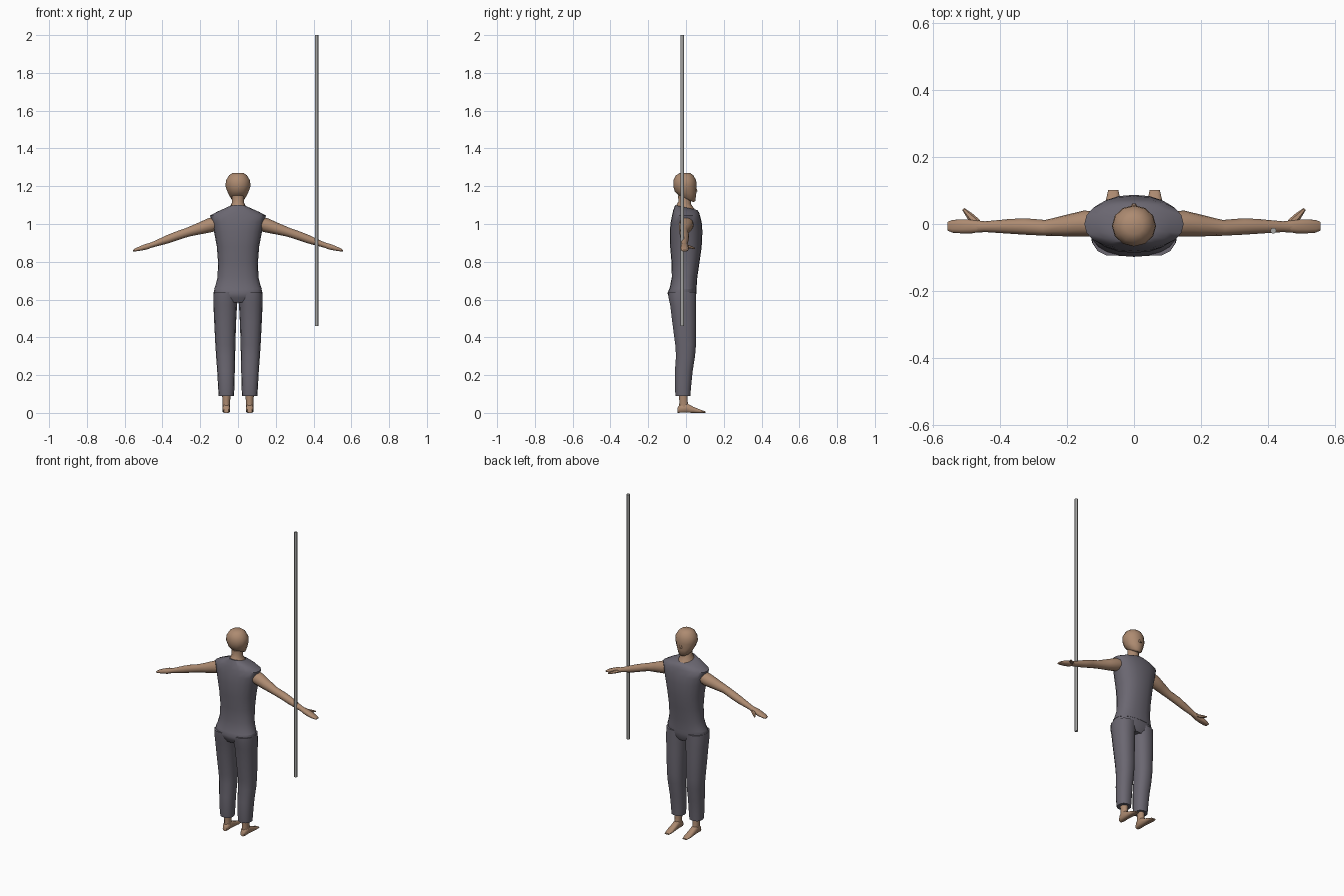
import bpy, bmesh, math
from mathutils import Vector


def material(name, rgb):
    m = bpy.data.materials.new(name)
    m.diffuse_color = (*rgb, 1)
    return m


SKIN = material("skin", (0.42, 0.258, 0.165))
CLOTH = material("grey cloth", (0.145, 0.135, 0.165))
METAL = material("pole grey", (0.38, 0.38, 0.37))


def loft(name, rings, mat, n=14, power=2.0, mirror=False, angle=50):
    """Skin a list of (centre, half axis u, half axis v) rings and cap both ends."""
    bm = bmesh.new()
    loops = []
    for c, u, v in rings:
        c, u, v = Vector(c), Vector(u), Vector(v)
        loop = []
        for i in range(n):
            a = 2 * math.pi * i / n
            cu, sv = math.cos(a), math.sin(a)
            p = 2 / power
            loop.append(bm.verts.new(c + u * math.copysign(abs(cu) ** p, cu)
                                     + v * math.copysign(abs(sv) ** p, sv)))
        loops.append(loop)
    for a, b in zip(loops, loops[1:]):
        for i in range(n):
            j = (i + 1) % n
            bm.faces.new((a[i], a[j], b[j], b[i]))
    bm.faces.new(loops[0])
    bm.faces.new(loops[-1])
    bmesh.ops.recalc_face_normals(bm, faces=bm.faces)
    me = bpy.data.meshes.new(name)
    bm.to_mesh(me)
    bm.free()
    me.materials.append(mat)
    ob = bpy.data.objects.new(name, me)
    bpy.context.collection.objects.link(ob)
    bpy.ops.object.select_all(action='DESELECT')
    ob.select_set(True)
    bpy.context.view_layer.objects.active = ob
    bpy.ops.object.shade_smooth_by_angle(angle=math.radians(angle))
    if mirror:
        ob.modifiers.new("mirror", 'MIRROR')
    return ob


def flat(z, x0, x1, y0, y1, tilt=0.0):
    """Ring around the z axis; tilt lifts z per unit y."""
    hy = (y1 - y0) / 2
    return (((x0 + x1) / 2, (y0 + y1) / 2, z), ((x1 - x0) / 2, 0, 0), (0, hy, hy * tilt))


def mid(z, w, y0, y1, tilt=0.0):
    return flat(z, -w, w, y0, y1, tilt)


def along_x(x, z, hz, y0, y1, lean=0.3):
    return ((x, (y0 + y1) / 2, z), (0, (y1 - y0) / 2, 0), (hz * lean, 0, hz))


# head with jaw, face towards +y
loft("head", [mid(1.130, 0.026, -0.032, 0.040, -0.4),
              mid(1.140, 0.040, -0.046, 0.049, -0.4),
              mid(1.165, 0.054, -0.060, 0.054, -0.15),
              mid(1.200, 0.066, -0.067, 0.056),
              mid(1.230, 0.064, -0.067, 0.054),
              mid(1.257, 0.048, -0.054, 0.040),
              mid(1.271, 0.028, -0.030, 0.020)], SKIN, n=12)

# nose
loft("nose", [((0, 0.050, 1.198), (0.006, 0, 0), (0, 0.004, 0)),
              ((0, 0.054, 1.172), (0.010, 0, 0), (0, 0.008, 0))], SKIN, n=6)

# neck, widening into the collar
loft("neck", [mid(1.070, 0.050, -0.055, 0.060, -0.3),
              mid(1.092, 0.042, -0.048, 0.046, -0.3),
              mid(1.112, 0.033, -0.040, 0.026, -0.2),
              mid(1.150, 0.033, -0.042, 0.026)], SKIN, n=12)

# sleeveless shirt
loft("shirt", [mid(0.655, 0.127, -0.090, 0.056, 0.05),
               mid(0.675, 0.119, -0.084, 0.057, 0.05),
               mid(0.720, 0.108, -0.075, 0.060),
               mid(0.800, 0.106, -0.077, 0.072),
               mid(0.880, 0.112, -0.084, 0.083),
               mid(0.960, 0.127, -0.086, 0.087),
               mid(1.010, 0.139, -0.081, 0.083),
               mid(1.045, 0.148, -0.074, 0.074),
               mid(1.066, 0.108, -0.068, 0.069, -0.08),
               mid(1.087, 0.052, -0.058, 0.060, -0.22)], CLOTH, n=20, power=2.3)

# trouser seat
loft("trouser_seat", [mid(0.585, 0.085, -0.075, 0.040),
                      mid(0.610, 0.122, -0.090, 0.052),
                      mid(0.635, 0.130, -0.098, 0.055),
                      mid(0.665, 0.122, -0.084, 0.055)], CLOTH, n=20, power=2.3)

# trouser legs
loft("trouser_leg", [flat(0.640, 0.000, 0.129, -0.096, 0.055),
                     flat(0.610, 0.001, 0.131, -0.094, 0.055),
                     flat(0.570, 0.005, 0.130, -0.085, 0.055),
                     flat(0.480, 0.010, 0.126, -0.074, 0.055),
                     flat(0.360, 0.014, 0.120, -0.058, 0.054),
                     flat(0.300, 0.015, 0.116, -0.054, 0.049),
                     flat(0.220, 0.017, 0.110, -0.060, 0.036),
                     flat(0.130, 0.019, 0.105, -0.060, 0.027),
                     flat(0.090, 0.022, 0.102, -0.056, 0.024)],
     CLOTH, n=14, power=2.3, mirror=True)

# ankles
loft("ankle", [flat(0.110, 0.038, 0.085, -0.042, 0.010),
               flat(0.060, 0.042, 0.082, -0.036, 0.010),
               flat(0.020, 0.042, 0.081, -0.040, 0.020)], SKIN, n=10, mirror=True)


def foot_ring(y, w, top):
    return ((0.062, y, top / 2), (w, 0, 0), (0, 0, top / 2))


# feet, toes towards +y
loft("foot", [foot_ring(-0.045, 0.013, 0.028), foot_ring(-0.032, 0.020, 0.045),
              foot_ring(0.005, 0.020, 0.052), foot_ring(0.040, 0.020, 0.032),
              foot_ring(0.075, 0.021, 0.018), foot_ring(0.102, 0.015, 0.008)],
     SKIN, n=10, power=2.8, mirror=True)

# arms, sloping down to the wrist
loft("arm", [along_x(0.110, 1.005, 0.034, -0.036, 0.038),
             along_x(0.150, 0.993, 0.036, -0.037, 0.040),
             along_x(0.200, 0.977, 0.030, -0.037, 0.028),
             along_x(0.265, 0.957, 0.023, -0.035, 0.012),
             along_x(0.325, 0.937, 0.022, -0.032, 0.017),
             along_x(0.370, 0.920, 0.021, -0.029, 0.015),
             along_x(0.445, 0.893, 0.014, -0.024, 0.008),
             along_x(0.470, 0.885, 0.013, -0.026, 0.011)], SKIN, n=12, mirror=True)

# hands
loft("hand", [along_x(0.450, 0.891, 0.012, -0.022, 0.008),
              along_x(0.485, 0.880, 0.015, -0.028, 0.014),
              along_x(0.515, 0.871, 0.012, -0.028, 0.014),
              along_x(0.542, 0.863, 0.008, -0.026, 0.012),
              along_x(0.556, 0.858, 0.004, -0.020, 0.007)],
     SKIN, n=10, power=2.6, mirror=True)

# thumbs
loft("thumb", [((0.470, 0.003, 0.882), (0.011, -0.008, 0), (0, 0, 0.010)),
               ((0.490, 0.024, 0.877), (0.008, -0.007, 0), (0, 0, 0.008)),
               ((0.510, 0.045, 0.871), (0.003, -0.003, 0), (0, 0, 0.004))],
     SKIN, n=6, mirror=True)

# long staff beside one hand
loft("staff", [flat(z, 0.407, 0.425, -0.029, -0.011) for z in (0.46, 2.0)], METAL, n=10)
